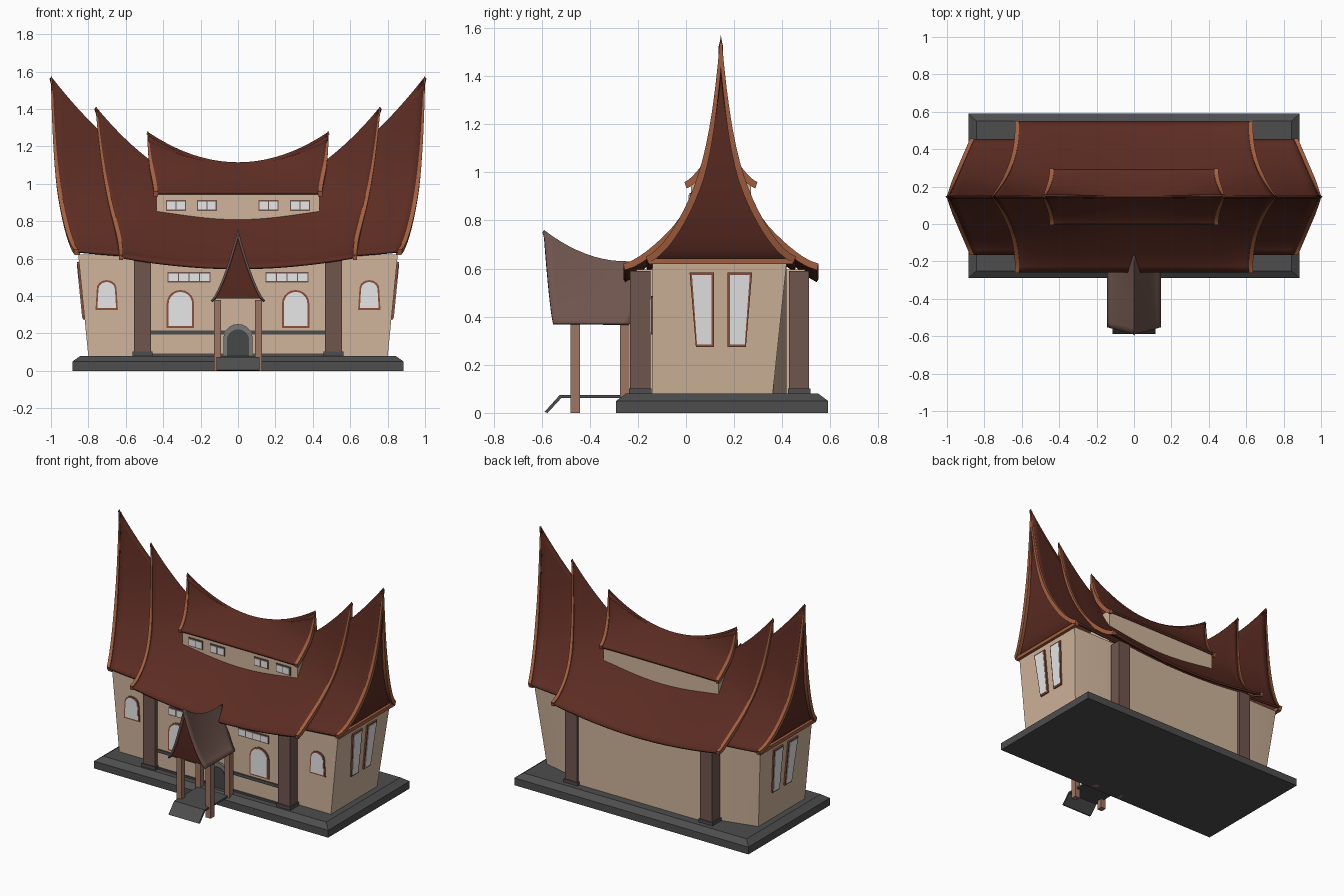
import bpy, bmesh, math
from mathutils import Vector

cube = bpy.data.objects.get("Cube")
if cube:
    bpy.data.objects.remove(cube, do_unlink=True)

YC = 0.145      # depth position of the main ridge
HALL = -0.205   # front face of the central hall
made = []


def material(name, r, g, b):
    m = bpy.data.materials.new(name)
    m.use_nodes = True
    m.diffuse_color = (r, g, b, 1)
    m.node_tree.nodes["Principled BSDF"].inputs["Base Color"].default_value = (r, g, b, 1)
    return m


WALL = material("beige plaster", .63, .46, .33)
ROOF = material("red roof", .105, .025, .016)
TRIM = material("orange trim", .37, .115, .05)
STONE = material("dark stone", .075, .075, .075)
TIMBER = material("dark timber", .16, .092, .076)
POST = material("light timber", .34, .18, .125)
GLASS = material("pale glass", .82, .82, .82)
FRAME = material("window frame", .27, .08, .045)
DOOR = material("door grey", .06, .065, .063)
ARCH = material("door surround", .19, .19, .185)


def finish(name, bm, mat, fix=True):
    if fix:
        bmesh.ops.recalc_face_normals(bm, faces=bm.faces)
    mesh = bpy.data.meshes.new(name)
    bm.to_mesh(mesh)
    bm.free()
    mesh.materials.append(mat)
    ob = bpy.data.objects.new(name, mesh)
    bpy.context.collection.objects.link(ob)
    made.append(ob)
    return ob


def loft(name, rings, mat):
    """Closed solid through rings of 3D points."""
    bm = bmesh.new()
    rows = [[bm.verts.new(p) for p in ring] for ring in rings]
    n = len(rows[0])
    for a, b in zip(rows, rows[1:]):
        for i in range(n):
            bm.faces.new((a[i], a[(i + 1) % n], b[(i + 1) % n], b[i]))
    bm.faces.new(rows[0][::-1])
    bm.faces.new(rows[-1])
    return finish(name, bm, mat)


def rect(x0, x1, y0, y1, z):
    return [(x0, y0, z), (x1, y0, z), (x1, y1, z), (x0, y1, z)]


def box(name, x0, x1, y0, y1, z0, z1, mat):
    return loft(name, [rect(x0, x1, y0, y1, z0), rect(x0, x1, y0, y1, z1)], mat)


def sheet(name, nu, nv, fn, mat, thick=0.0):
    """Grid surface from fn(u, v) with u and v in -1..1."""
    bm = bmesh.new()
    g = [[bm.verts.new(fn(2 * i / nu - 1, 2 * j / nv - 1)) for j in range(nv + 1)] for i in range(nu + 1)]
    for i in range(nu):
        for j in range(nv):
            bm.faces.new((g[i][j], g[i + 1][j], g[i + 1][j + 1], g[i][j + 1]))
    ob = finish(name, bm, mat, fix=False)
    if thick:
        mod = ob.modifiers.new("thickness", 'SOLIDIFY')
        mod.thickness, mod.offset = thick, -1
    return ob


def plate(name, pts, origin, u, v, depth, mat):
    o, u, v = Vector(origin), Vector(u), Vector(v)
    n = u.cross(v).normalized()
    flat = [o + u * a + v * b for a, b in pts]
    return loft(name, [[p - n * .01 for p in flat], [p + n * depth for p in flat]], mat)


def shrink(pts, border):
    (a0, a1), (b0, b1) = [(min(c), max(c)) for c in zip(*pts)]
    ca, cb = (a0 + a1) / 2, (b0 + b1) / 2
    ka, kb = 1 - 2 * border / (a1 - a0), 1 - 2 * border / (b1 - b0)
    return [(ca + (a - ca) * ka, cb + (b - cb) * kb) for a, b in pts]


def arch(hw, z0, z1, rise, taper=1.0):
    arc = [(hw * taper * math.cos(math.pi * k / 10), z1 - rise + rise * math.sin(math.pi * k / 10)) for k in range(11)]
    return [(-hw, z0), (hw, z0)] + arc


def window(name, pts, origin, u, v, border=.01):
    plate(name + "_frame", pts, origin, u, v, .006, FRAME)
    plate(name + "_glass", shrink(pts, border), origin, u, v, .009, GLASS)


def pane_row(name, x0, x1, z0, z1, y, count):
    plate(name + "_frame", [(x0, z0), (x1, z0), (x1, z1), (x0, z1)], (0, y, 0), (1, 0, 0), (0, 0, 1), .006, TIMBER)
    w = (x1 - x0 - .006) / count
    for k in range(count):
        a = x0 + .006 + k * w
        b = a + w - .006
        plate(f"{name}_pane_{k}", [(a, z0 + .008), (b, z0 + .008), (b, z1 - .008), (a, z1 - .008)],
              (0, y, 0), (1, 0, 0), (0, 0, 1), .009, GLASS)


def sweep_profile(t):
    return .6 * (1 - t) ** 1.5 + .4 * (1 - t) ** 8


def saddle_roof(name, half_depth, eave0, eave_k, ridge0, ridge_k, x_eave, flare, power, blend, gable):
    """Saddle roof whose slopes get steeper towards the flared ends."""
    def point(s, v):
        t = abs(v) ** 1.5
        x = s * (x_eave + flare * (1 - t) ** power)
        u = min(1, (x / blend) ** 2)
        f = u * sweep_profile(t) + (1 - u) * (1 - t) ** 1.2
        eave, ridge = eave0 + eave_k * x * x, ridge0 + ridge_k * x * x
        return Vector((x, YC + math.copysign(t * half_depth, v), eave + (ridge - eave) * f))

    sheet(name, 40, 36, point, ROOF, .014)
    for side, label in ((1, "left"), (-1, "right")):
        # Edge trim, thinning out towards the tip
        rings = []
        for k in range(37):
            v = k / 18 - 1
            d = point(side, min(1, v + .02)) - point(side, max(-1, v - .02))
            size = .3 + .7 * min(1, abs(v) / .45)
            n = Vector((0, -d.z, d.y)).normalized() * size
            p, w = point(side, v), Vector((.011 * size, 0, 0))
            rings.append([p - w + n * .005, p + w + n * .005, p + w - n * .023, p - w - n * .023])
        loft(f"{name}_trim_{label}", rings, TRIM)
        if gable:
            def panel(a, b):
                p = point(side, (a - 1) / 2)
                return (p.x - side * .012, YC + b * (YC - p.y), p.z - .006)
            sheet(f"{name}_gable_{label}", 18, 1, panel, ROOF)


# Stone base
loft("base", [rect(-.885, .885, -.29, .59, 0), rect(-.885, .885, -.29, .59, .05),
              rect(-.843, .843, -.25, .55, .08)], STONE)


# Wing walls, flaring out at the ends
def wall_ring(x, back, z):
    half = [(x, -.14), (x, back), (.56, .418)]
    return [(a, b, z) for a, b in half] + [(-a, b, z) for a, b in half[::-1]]


loft("wing_walls", [wall_ring(.8, .36, .075), wall_ring(.854, .418, .622)], WALL)

# Central hall standing forward between the columns, its top following the eave
hall = [(-.5, .075), (.5, .075)] + [(.5 - k / 8, .565 + .03 * abs(1 - k / 4) ** 2) for k in range(9)]
loft("central_hall", [[(x, y, z) for x, z in hall] for y in (HALL, 2 * YC - HALL)], WALL)

# Three nested roofs
saddle_roof("outer_roof", .31, .60, .06, .93, .645, .865, .132, 1, .9, True)
saddle_roof("middle_roof", .405, .555, .155, .95, .80, .625, .133, 2.5, .65, False)
saddle_roof("upper_roof", .15, .955, 0, 1.115, .70, .44, .042, 2, .48, True)
for s in (-1, 1):
    box("gable_sill", s * .86 - .014, s * .86 + .014, YC - .3, YC + .3, .618, .642, TRIM)

# Clerestory
box("clerestory", -.435, .435, .02, .27, .74, .965, WALL)
for k, x in enumerate((-.385, -.22, .11, .278)):
    pane_row(f"clerestory_window_{k}", x, x + .107, .855, .914, .02, 2)

# Columns with plinths
for sx in (-1, 1):
    for y in (-.19, .47):
        x = sx * .51
        box("column", x - .045, x + .045, y - .042, y + .042, .08, .59, TIMBER)
        box("column_plinth", x - .053, x + .053, y - .047, y + .047, .078, .102, STONE)

# Front wall details
X, Z = (1, 0, 0), (0, 0, 1)
box("wall_band", -.48, .48, HALL - .008, HALL + .01, .194, .215, STONE)
box("wall_skirting", -.48, .48, HALL - .008, HALL + .01, .078, .092, STONE)
plate("door_surround", arch(.078, .078, .25, .075), (0, HALL, 0), X, Z, .016, ARCH)
plate("door", arch(.06, .078, .222, .06), (0, HALL, 0), X, Z, .02, DOOR)
for s in (-1, 1):
    window("arched_window", arch(.073, .23, .432, .07), (s * .308, HALL, 0), X, Z)
    mid = s * .262
    pane_row("vent_window", mid - .116, mid + .116, .472, .528, HALL, 4)
    window("wing_window", arch(.06, .325, .485, .045, .88), (s * .702, -.14, 0), X, Z)
    # Tapered windows on the end walls
    for d in (-1, 1):
        shape = [(.028 * d, .275), (.104 * d, .275), (.13 * d, .583), (.028 * d, .583)]
        window("end_window", shape, (s * .796, YC, 0), (0, s, 0), (s * .1, 0, 1))


# Porch roof, its ridge running back into the main roof
def porch_point(a, v):
    t = abs(v) ** 1.3
    front = -.59 + .038 * t
    back = -.235 + .065 * (1 - t)
    y = front + (back - front) * (a + 1) / 2
    ridge = .63 + .13 * max(0, (-y - .25) / .34) ** 2
    f = .75 * (1 - t) ** 1.5 + .25 * (1 - t)
    return (-t * .145 if v > 0 else t * .145, y, .375 + (ridge - .375) * f)


def porch_panel(a, b):
    x, y, z = porch_point(-1, (a - 1) / 2 * .91)
    return (b * x, y + .012, z - .008)


sheet("porch_roof", 12, 20, porch_point, TIMBER, .012)
sheet("porch_gable", 12, 1, porch_panel, ROOF)
for s in (-1, 1):
    for y in (-.46, -.255):
        box("porch_post", s * .11 - .019, s * .11 + .019, y - .02, y + .02, 0, .378, POST)

# Entry landing with a sloped front step
profile = [(-.27, .074), (-.525, .074), (-.588, .004), (-.575, 0), (-.518, .062), (-.27, .062)]
loft("entry_landing", [[(x, y, z) for y, z in profile] for x in (-.115, .115)], STONE)

# Smooth curved parts and keep edges sharp
bpy.ops.object.select_all(action='DESELECT')
for ob in made:
    ob.select_set(True)
bpy.context.view_layer.objects.active = made[0]
bpy.ops.object.shade_smooth_by_angle(angle=math.radians(30))
